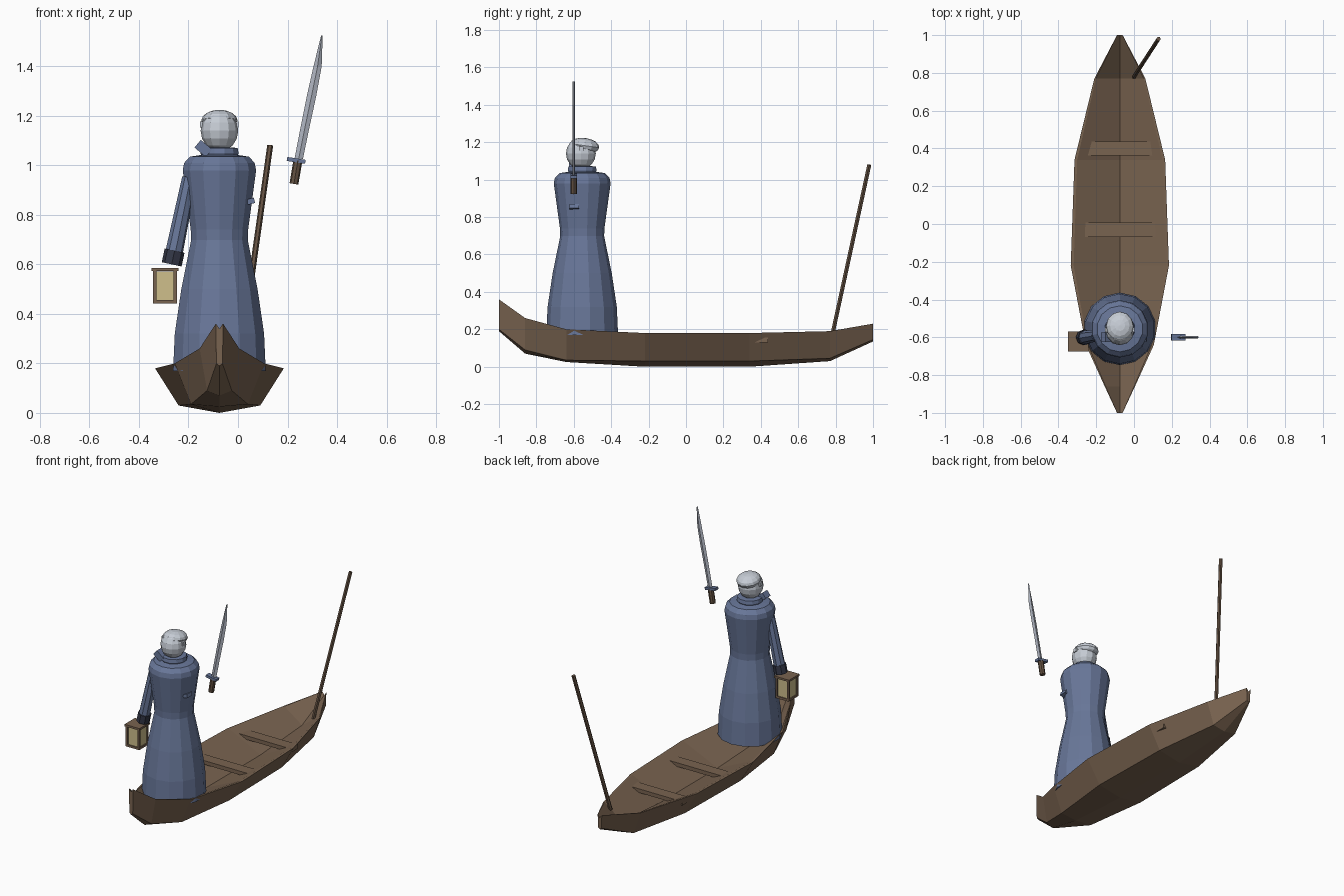
import bpy, bmesh, math
from mathutils import Vector, Matrix

cube = bpy.data.objects.get("Cube")
if cube:
    bpy.data.objects.remove(cube, do_unlink=True)


def material(name, r, g, b):
    m = bpy.data.materials.new(name)
    m.use_nodes = True
    m.diffuse_color = (r, g, b, 1)
    m.node_tree.nodes["Principled BSDF"].inputs["Base Color"].default_value = (r, g, b, 1)
    return m


WOOD = material("boat wood", .19, .125, .08)
POLE = material("dark wood", .13, .085, .055)
CLOTH = material("blue cloth", .14, .185, .32)
CUFF = material("dark cuff", .035, .04, .065)
PALE = material("pale grey", .56, .60, .66)
STEEL = material("steel", .42, .45, .52)
GLASS = material("lantern glass", .62, .52, .26)
MID = -.075          # centre line of the boat


def finish(name, bm, mat):
    bmesh.ops.recalc_face_normals(bm, faces=bm.faces)
    me = bpy.data.meshes.new(name)
    bm.to_mesh(me)
    bm.free()
    me.materials.append(mat)
    ob = bpy.data.objects.new(name, me)
    bpy.context.collection.objects.link(ob)
    return ob


def loft(name, rings, mat):
    """Skin closed rings of points and cap both ends."""
    bm = bmesh.new()
    rows = [[bm.verts.new(p) for p in ring] for ring in rings]
    n = len(rows[0])
    for a, b in zip(rows, rows[1:]):
        for i in range(n):
            j = (i + 1) % n
            bm.faces.new((a[i], a[j], b[j], b[i]))
    bm.faces.new(rows[0])
    bm.faces.new(rows[-1])
    return finish(name, bm, mat)


def lathe(name, profile, centre, sides, mat):
    turn = [2 * math.pi * (i + .5) / sides for i in range(sides)]
    return loft(name, [[(centre[0] + r * math.cos(t), centre[1] + r * math.sin(t), z)
                        for t in turn] for r, z in profile], mat)


def box(name, centre, size, mat, tilt=0):
    bm = bmesh.new()
    bmesh.ops.create_cube(bm, size=1)
    bm.transform(Matrix.Translation(centre) @ Matrix.Rotation(tilt, 4, 'Y')
                 @ Matrix.Diagonal((*size, 1)))
    return finish(name, bm, mat)


def rod(name, start, end, r1, r2, sides, mat):
    a, b = Vector(start), Vector(end)
    bm = bmesh.new()
    bmesh.ops.create_cone(bm, cap_ends=True, segments=sides, radius1=r1, radius2=r2,
                          depth=(b - a).length)
    bm.transform(Matrix.Translation((a + b) / 2)
                 @ (b - a).to_track_quat('Z', 'Y').to_matrix().to_4x4())
    return finish(name, bm, mat)


def ball(name, centre, size, mat, tilt=0):
    bm = bmesh.new()
    bmesh.ops.create_uvsphere(bm, u_segments=12, v_segments=8, radius=1)
    bm.transform(Matrix.Translation(centre) @ Matrix.Rotation(tilt, 4, 'X')
                 @ Matrix.Diagonal((*size, 1)))
    return finish(name, bm, mat)


# Boat: y, rim half width, rim z, chine half width, chine z, keel z, inner floor z
stations = [
    (-1, .015, .36, .012, .20, .19, .34),
    (-.86, .08, .26, .05, .09, .07, .15),
    (-.64, .18, .20, .115, .035, .025, .09),
    (-.22, .26, .18, .165, .03, 0, .07),
    (.34, .24, .18, .155, .03, 0, .07),
    (.77, .135, .19, .085, .045, .03, .10),
    (1, .015, .23, .012, .145, .135, .21),
]
hull = []
for y, w, top, cw, cz, keel, floor in stations:
    inner = w * .94
    half = [(cw, cz), (w, top), (inner, top)]
    ring = [(0, keel)] + half + [(0, floor)] + [(-x, z) for x, z in reversed(half)]
    hull.append([(MID + x, y, z) for x, z in ring])
loft("boat_hull", hull, WOOD)

# Benches
for name, y, w in (("rear_bench", .40, .41), ("middle_bench", -.03, .40)):
    box(name, (MID, y, .143), (w, .075, .025), WOOD)

# Punting pole
rod("pole", (.0, .78, .16), (.13, .98, 1.08), .012, .012, 6, POLE)

# Robe, collar and neck
body = (MID, -.555)
lathe("robe_skirt", [(.192, .17), (.185, .32), (.158, .5), (.117, .7)], body, 14, CLOTH)
lathe("robe_torso", [(.117, .69), (.119, .74), (.152, .98), (.146, 1.01), (.122, 1.035),
                     (.075, 1.042)], body, 14, CLOTH)
lathe("collar", [(.072, 1.03), (.08, 1.05), (.076, 1.07), (.055, 1.072)], body, 12, CLOTH)
box("collar_flap", (-.14, -.60, 1.068), (.06, .05, .04), CLOTH, math.radians(40))
box("sleeve_stub", (.052, -.597, .855), (.03, .05, .022), CLOTH, math.radians(-15))

# Head and hair cap
ball("head", (MID, -.562, 1.14), (.076, .08, .084), PALE)
ball("hair_cap", (MID, -.542, 1.182), (.073, .079, .041), PALE, math.radians(-8))
for side in (-1, 1):
    box("ear", (MID + side * .072, -.56, 1.165), (.012, .025, .025), PALE)

# Right arm
rod("sleeve", (-.196, -.59, .95), (-.262, -.60, .63), .03, .036, 8, CLOTH)
rod("cuff", (-.256, -.60, .655), (-.268, -.60, .60), .041, .041, 8, CUFF)

# Lantern
lx, ly = -.295, -.622
box("lantern_lid", (lx, ly, .579), (.108, .108, .013), WOOD)
box("lantern_base", (lx, ly, .448), (.098, .098, .014), WOOD)
box("lantern_glass", (lx, ly, .513), (.084, .084, .118), GLASS)
for sx in (-1, 1):
    for sy in (-1, 1):
        box("lantern_post", (lx + sx * .042, ly + sy * .042, .513), (.014, .014, .12), WOOD)

# Sword: grip, guard and curved blade
sy = -.6
rod("sword_grip", (.226, sy, .925), (.242, sy, 1.02), .018, .018, 8, POLE)
box("sword_guard", (.235, sy, 1.02), (.075, .034, .016), CLOTH, math.radians(9))
edges = [(.228, .262, 1.025), (.254, .29, 1.16), (.278, .316, 1.28),
         (.305, .338, 1.40), (.336, .342, 1.525)]
blade = []
for left, right, z in edges:
    mid = (left + right) / 2
    blade.append([(left, sy, z), (mid, sy - .006, z), (right, sy, z), (mid, sy + .006, z)])
loft("sword_blade", blade, STEEL)
